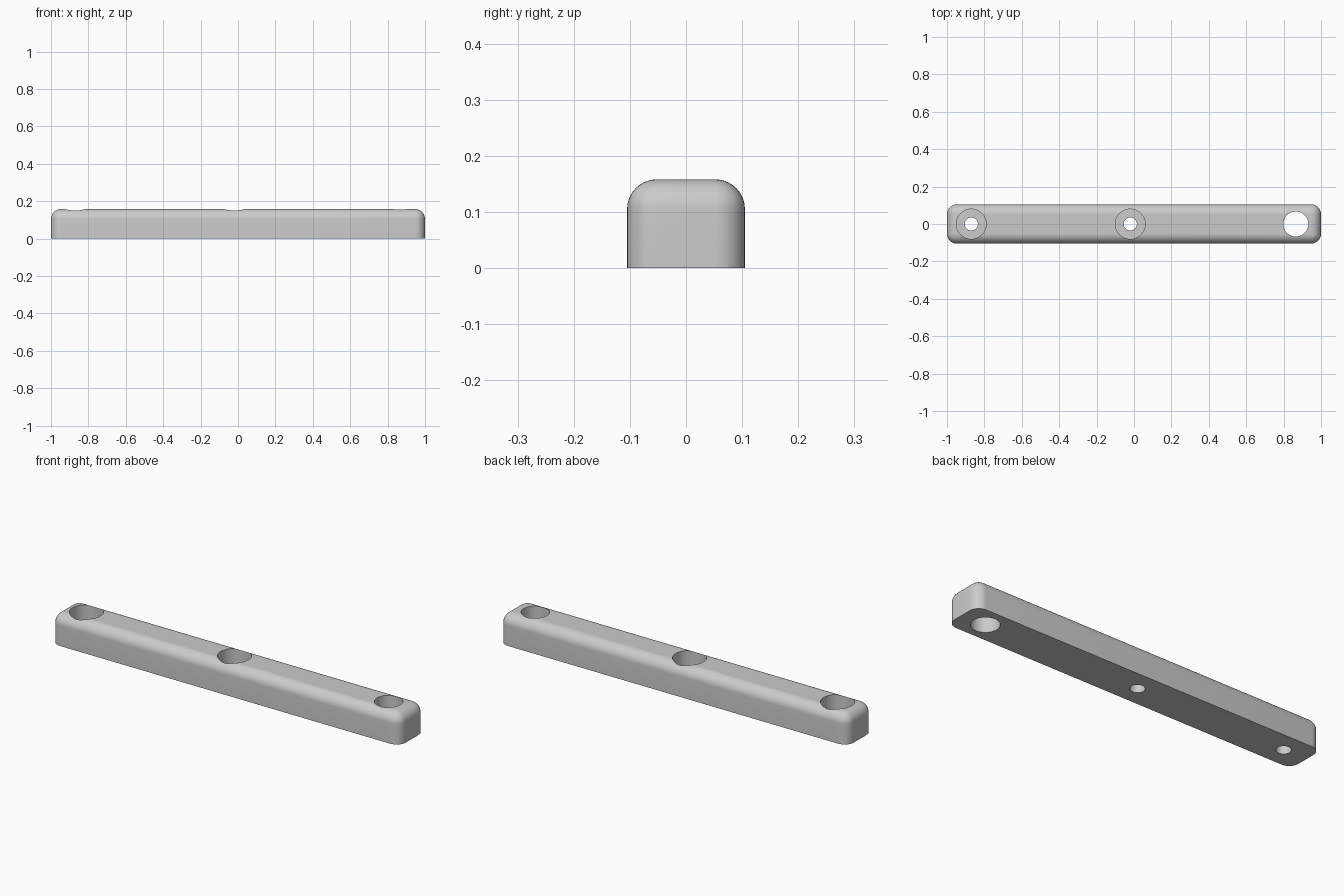
import bpy, bmesh, math
from mathutils import Matrix

cube = bpy.data.objects.get("Cube")
if cube:
    bpy.data.objects.remove(cube, do_unlink=True)

LENGTH, WIDTH, HEIGHT, ROUND = 2.0, 0.21, 0.158, 0.053
SEAT_Z = 0.06          # floor height of the counterbores

# Single grey finish
grey = bpy.data.materials.new("plain_grey")
grey.use_nodes = True
colour = (0.6, 0.6, 0.6, 1)
grey.diffuse_color = colour
grey.node_tree.nodes["Principled BSDF"].inputs["Base Color"].default_value = colour


def make_object(name, bm):
    mesh = bpy.data.meshes.new(name)
    bm.to_mesh(mesh)
    bm.free()
    mesh.materials.append(grey)
    obj = bpy.data.objects.new(name, mesh)
    bpy.context.collection.objects.link(obj)
    return obj


# Bar: flat base, rounded upright corners and top edges
bm = bmesh.new()
bmesh.ops.create_cube(bm, size=1)
bmesh.ops.scale(bm, vec=(LENGTH, WIDTH, HEIGHT), verts=bm.verts)
bmesh.ops.translate(bm, vec=(0, 0, HEIGHT / 2), verts=bm.verts)
rounded = [e for e in bm.edges if any(v.co.z > HEIGHT / 2 for v in e.verts)]
bmesh.ops.bevel(bm, geom=rounded, offset=ROUND, offset_type='OFFSET',
                segments=10, profile=0.5, affect='EDGES')
bar = make_object("bar", bm)


# Drill a hole as a stepped solid: profile of (radius, height) spun about z
def drill(name, x, profile, segments=64):
    bm = bmesh.new()
    rings = []
    for r, z in profile:
        rings.append([bm.verts.new((x + r * math.cos(math.tau * i / segments),
                                    r * math.sin(math.tau * i / segments), z))
                      for i in range(segments)])
    for low, high in zip(rings, rings[1:]):
        for i in range(segments):
            j = (i + 1) % segments
            bm.faces.new((low[i], low[j], high[j], high[i]))
    bm.faces.new(rings[0][::-1])
    bm.faces.new(rings[-1])
    cutter = make_object(name, bm)
    cutter.hide_render = True
    mod = bar.modifiers.new(name, 'BOOLEAN')
    mod.operation, mod.solver, mod.object = 'DIFFERENCE', 'EXACT', cutter
    bpy.context.view_layer.objects.active = bar
    bpy.ops.object.modifier_apply(modifier=name)
    bpy.data.objects.remove(cutter, do_unlink=True)


bpy.ops.object.select_all(action='DESELECT')
bar.select_set(True)
screw = [(0.035, -0.1), (0.035, SEAT_Z), (0.08, SEAT_Z), (0.08, 0.3)]
drill("end_screw_hole", -0.87, screw)
drill("middle_screw_hole", -0.02, screw)
drill("through_hole", 0.865, [(0.067, -0.1), (0.067, 0.3)])

# Smooth curves with crisp hole rims
bpy.context.view_layer.objects.active = bar
bar.select_set(True)
bpy.ops.object.shade_smooth_by_angle(angle=math.radians(30))
